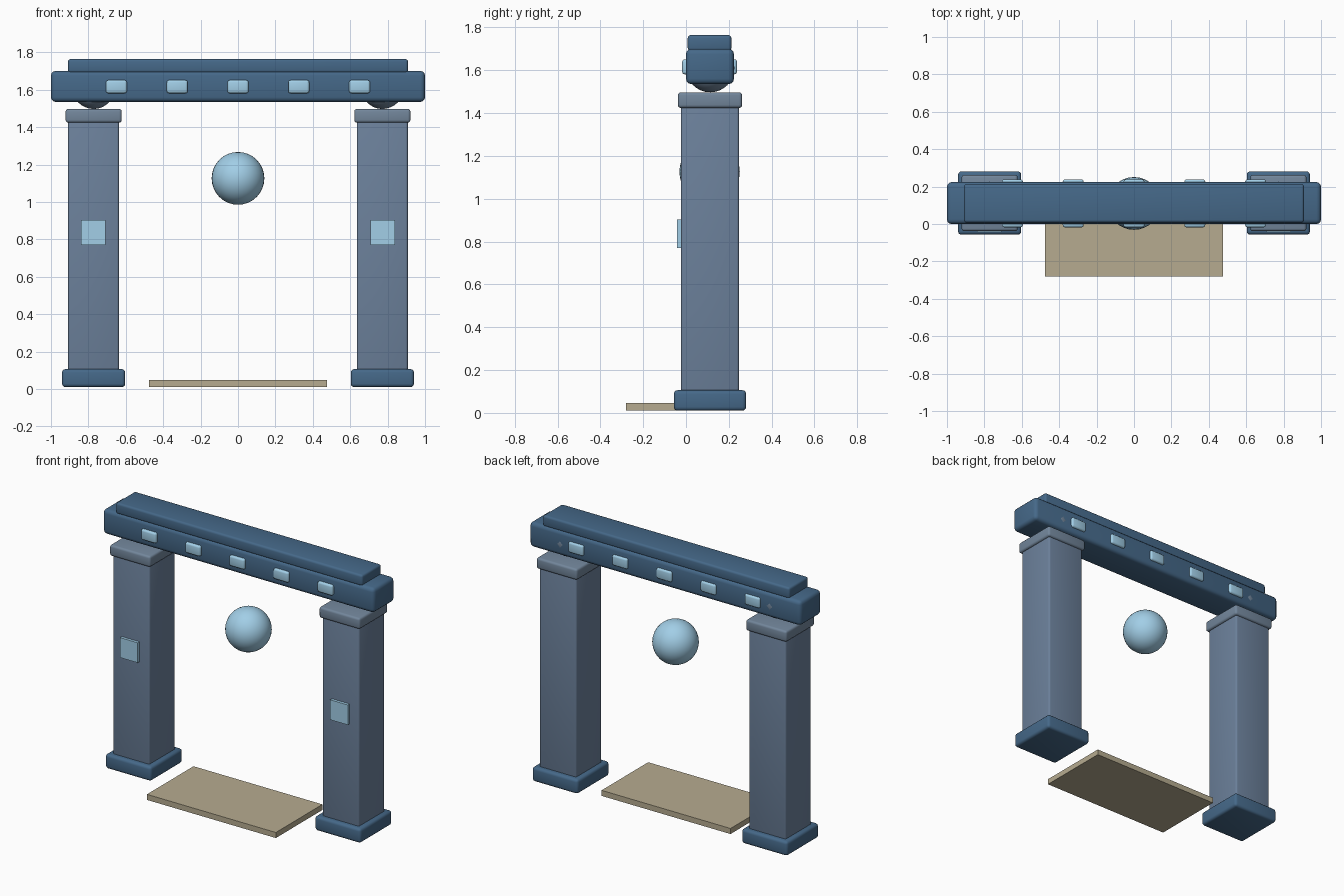
import bpy, bmesh, math

if "Cube" in bpy.data.objects:
    bpy.data.objects.remove(bpy.data.objects["Cube"])


def material(name, rgb):
    m = bpy.data.materials.new(name)
    m.diffuse_color = (*rgb, 1)
    m.use_nodes = True
    m.node_tree.nodes["Principled BSDF"].inputs["Base Color"].default_value = m.diffuse_color
    return m


STONE = material("grey_blue_stone", (0.15, 0.22, 0.33))
TRIM = material("light_stone", (0.17, 0.24, 0.33))
DARK = material("deep_blue", (0.06, 0.14, 0.25))
GLOW = material("pale_blue", (0.36, 0.62, 0.80))
SAND = material("sand", (0.47, 0.41, 0.28))


def finish(bm, name, mat):
    me = bpy.data.meshes.new(name)
    bm.to_mesh(me)
    bm.free()
    ob = bpy.data.objects.new(name, me)
    bpy.context.collection.objects.link(ob)
    me.materials.append(mat)
    bpy.ops.object.select_all(action='DESELECT')
    ob.select_set(True)
    bpy.context.view_layer.objects.active = ob
    bpy.ops.object.shade_smooth_by_angle(angle=math.radians(40))
    return ob


def box(name, x, y, z, mat, bevel=0.0):
    """Box from (min, max) pairs, with rounded edges."""
    bm = bmesh.new()
    bmesh.ops.create_cube(bm, size=1)
    for v in bm.verts:
        v.co = [r[0] if c < 0 else r[1] for c, r in zip(v.co, (x, y, z))]
    if bevel:
        bmesh.ops.bevel(bm, geom=bm.edges[:], offset=bevel, segments=3,
                        profile=0.5, affect='EDGES')
    return finish(bm, name, mat)


def ball(name, centre, radius, mat):
    bm = bmesh.new()
    bmesh.ops.create_uvsphere(bm, u_segments=32, v_segments=16, radius=radius)
    bmesh.ops.translate(bm, verts=bm.verts, vec=centre)
    return finish(bm, name, mat)


def around(c, half):
    return (c - half, c + half)


YC = 0.112   # depth centre of the gate

# Pillars, left and right
for side, s in (("left", -1), ("right", 1)):
    x = 0.772 * s
    box(side + "_base", around(x, 0.169), around(YC, 0.169), (0.01, 0.106), DARK, 0.018)
    box(side + "_pillar", around(x, 0.136), around(YC, 0.136), (0.06, 1.46), STONE, 0.012)
    box(side + "_capital", around(x, 0.15), around(YC, 0.15), (1.424, 1.497), TRIM, 0.014)
    box(side + "_pillar_panel", around(0.774 * s, 0.065), (-0.043, 0.0), (0.77, 0.903), GLOW)
    ball(side + "_beam_joint", (x, YC + 0.001, 1.61), 0.113, TRIM)

# Lintel and its top slab
box("beam", (-1, 1), around(YC, 0.112), (1.535, 1.70), DARK, 0.025)
box("beam_top", (-0.909, 0.909), around(0.11, 0.102), (1.69, 1.764), DARK, 0.014)

# Inlays running right through the beam
for i in range(5):
    box(f"beam_inlay_{i + 1}", around((i - 2) * 0.325, 0.056), around(0.11, 0.128),
        (1.581, 1.651), GLOW, 0.012)

# Floating orb and threshold slab
ball("orb", (0, 0.11, 1.126), 0.141, GLOW)
box("threshold", (-0.475, 0.475), (-0.28, 0.21), (0.01, 0.047), SAND)
